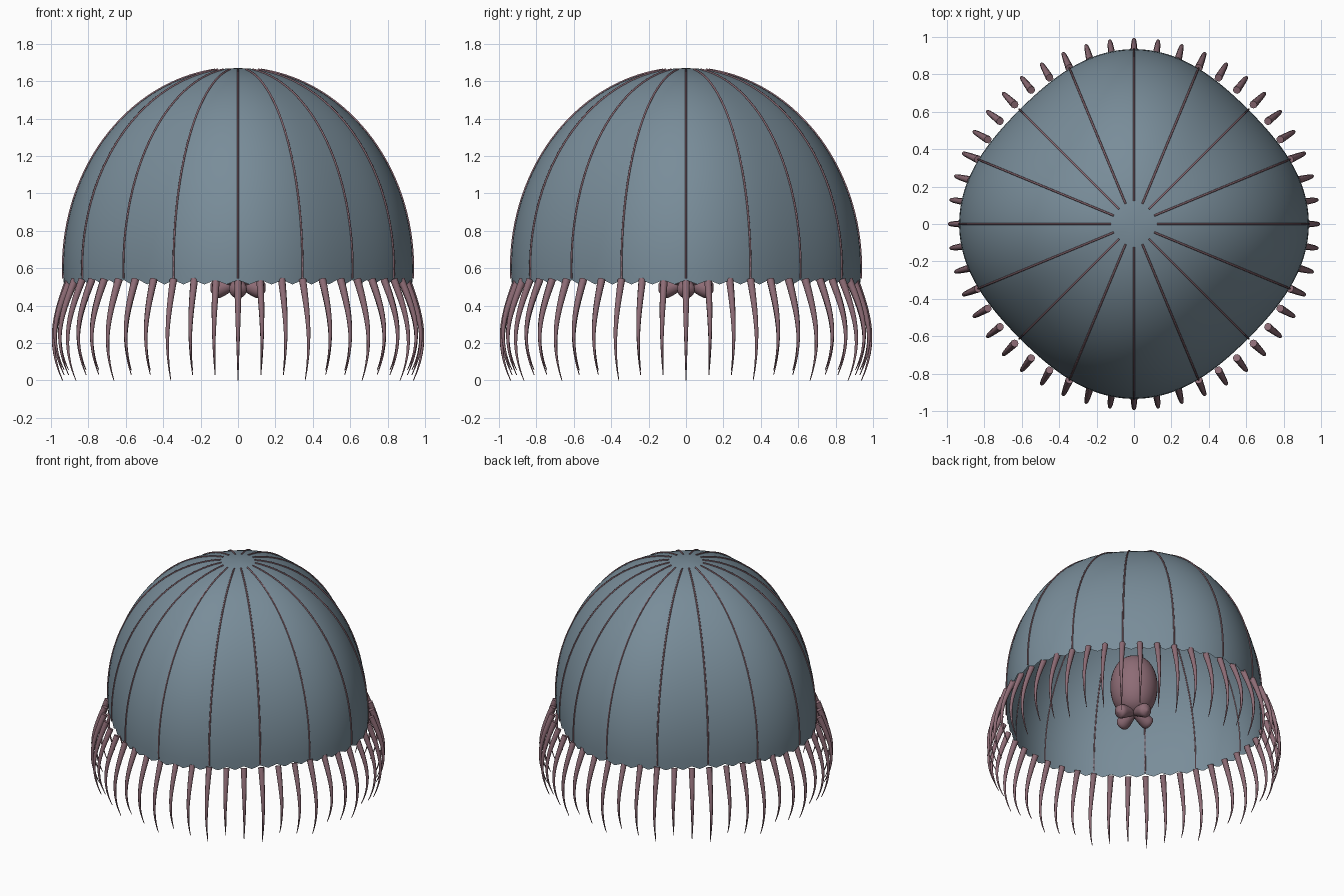
import bpy, bmesh, math
from math import sin, cos, pi, tau
from mathutils import Vector

cube = bpy.data.objects.get("Cube")
if cube:
    bpy.data.objects.remove(cube, do_unlink=True)


def material(name, rgb):
    m = bpy.data.materials.new(name)
    m.use_nodes = True
    m.diffuse_color = (*rgb, 1)
    m.node_tree.nodes["Principled BSDF"].inputs["Base Color"].default_value = (*rgb, 1)
    return m


BLUE = material("slate_blue", (0.19, 0.265, 0.32))
MAUVE = material("dusky_mauve", (0.27, 0.15, 0.18))

CENTRE_Z, HEIGHT = 0.6, 1.07


def add(name, data, mat):
    ob = bpy.data.objects.new(name, data)
    bpy.context.collection.objects.link(ob)
    data.materials.append(mat)
    return ob


def mesh_object(name, bm, mat):
    for f in bm.faces:
        f.smooth = True
    me = bpy.data.meshes.new(name)
    bm.to_mesh(me)
    bm.free()
    return add(name, me, mat)


def bell_point(angle, lift, out=0.0):
    """Point on the four-lobed bell; lift is the elevation angle."""
    r = (0.9 + 0.035 * cos(4 * angle) + out) * cos(lift)
    return Vector((r * cos(angle), r * sin(angle), CENTRE_Z + (HEIGHT + out) * sin(lift)))


def tubes(name, paths, mat, sides):
    """One curve object holding tapered tubes, each a list of (point, radius)."""
    cu = bpy.data.curves.new(name, "CURVE")
    cu.dimensions = "3D"
    cu.bevel_depth = 1.0
    cu.bevel_resolution = sides
    cu.use_fill_caps = True
    for path in paths:
        sp = cu.splines.new("POLY")
        sp.points.add(len(path) - 1)
        sp.use_smooth = True
        for p, (co, radius) in zip(sp.points, path):
            p.co = (*co, 1)
            p.radius = radius
    return add(name, cu, mat)


# Bell: single open lobed sheet with a scalloped rim, normals outward
SEGMENTS, RINGS = 192, 28
bm = bmesh.new()
rows = []
for j in range(RINGS):
    lift = -0.07 + (pi / 2 + 0.07) * j / RINGS
    row = []
    for i in range(SEGMENTS):
        a = tau * i / SEGMENTS
        co = bell_point(a, lift)
        if j == 0:
            co.z += 0.012 * cos(48 * a)
        row.append(bm.verts.new(co))
    rows.append(row)
apex = bm.verts.new((0, 0, CENTRE_Z + HEIGHT))
for i in range(SEGMENTS):
    k = (i + 1) % SEGMENTS
    for low, high in zip(rows, rows[1:]):
        bm.faces.new((low[i], low[k], high[k], high[i]))
    bm.faces.new((rows[-1][i], rows[-1][k], apex))
mesh_object("bell", bm, BLUE)

# Ribs: sixteen fine lines running down the bell
ribs = []
for n in range(16):
    a = tau * n / 16
    ribs.append([(bell_point(a, -0.05 + 1.49 * j / 32, 0.002), 0.0055) for j in range(33)])
tubes("bell_ribs", ribs, MAUVE, 1)

# Tentacles: circular fringe of tapered curls in three lengths
STEPS = 18
tentacles = []
for n in range(48):
    a = tau * n / 48
    length = 0.54 - (0.0, 0.055, 0.03)[n % 3]
    path = []
    for j in range(STEPS + 1):
        t = j / STEPS
        r = 0.902 + 0.087 * sin(0.78 * pi * t) - 0.02 * t ** 4
        path.append(((r * cos(a), r * sin(a), 0.54 - length * t), 0.002 + 0.019 * (1 - t)))
    tentacles.append(path)
tubes("tentacles", tentacles, MAUVE, 2)

# Central feeding body: a slightly squared-off egg
bm = bmesh.new()
bmesh.ops.create_uvsphere(bm, u_segments=32, v_segments=24, radius=1)
for v in bm.verts:
    fullness = max(1 - v.co.z ** 2, 0.001) ** -0.1
    v.co = (0.16 * fullness * v.co.x, 0.16 * fullness * v.co.y, 0.72 + 0.22 * v.co.z)
mesh_object("feeding_body", bm, MAUVE)

# Four mouth lobes flaring outward and down, with rounded ends
lobes = []
for n in range(4):
    a = tau * n / 4
    path = []
    for j in range(13):
        t = j / 12
        r = 0.01 + 0.135 * t
        flare = (0.03 + 0.028 * t) * math.sqrt(max(1 - t ** 8, 0.01))
        path.append(((r * cos(a), r * sin(a), 0.525 - 0.05 * t), flare))
    lobes.append(path)
tubes("mouth_lobes", lobes, MAUVE, 4)
